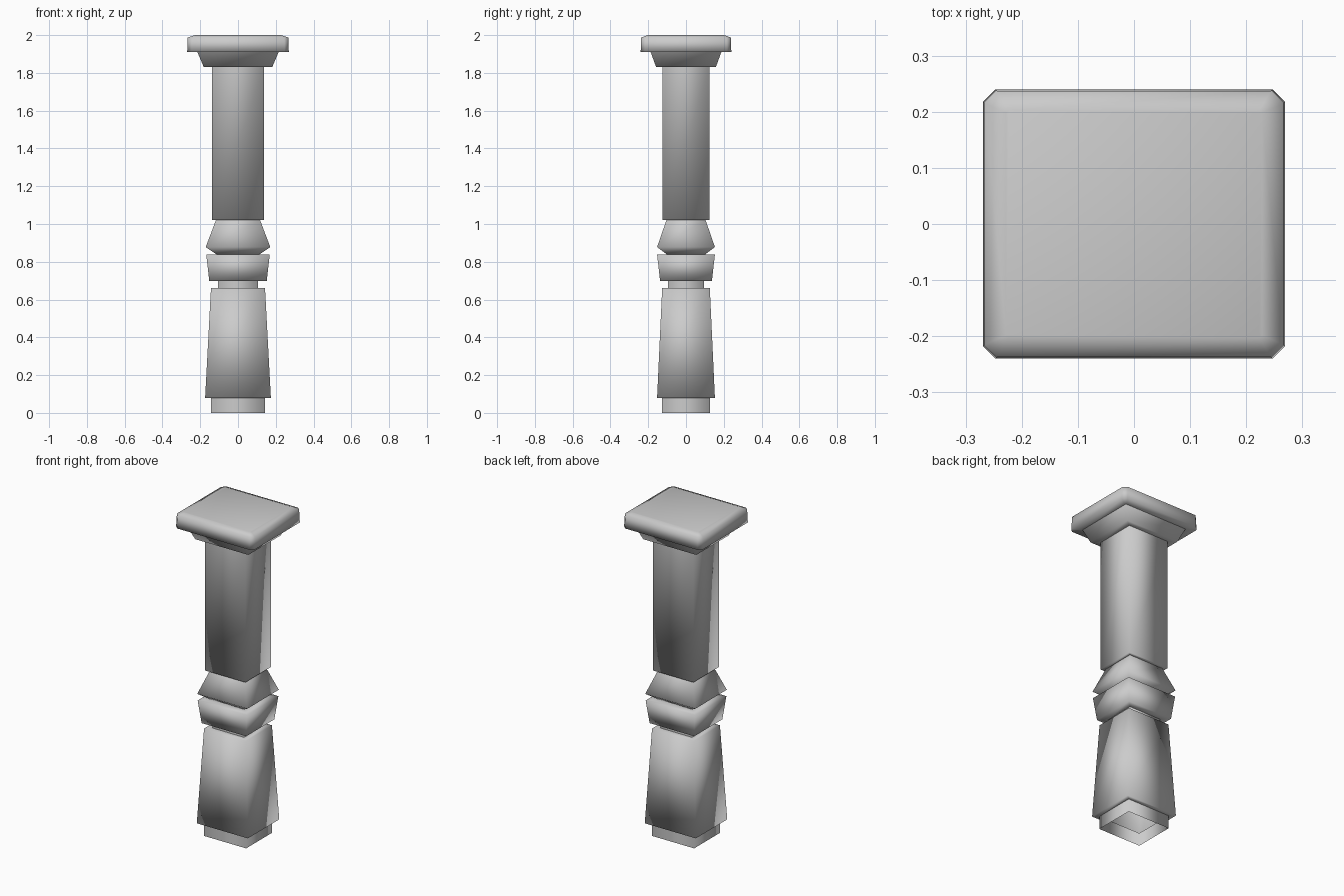
import bpy

if "Cube" in bpy.data.objects:
    bpy.data.objects.remove(bpy.data.objects["Cube"])


def ring(hx, hy, z, c=0.0):
    """Rectangular cross-section, counter-clockwise, with optional corner chamfer."""
    if c == 0:
        return [(-hx, -hy, z), (hx, -hy, z), (hx, hy, z), (-hx, hy, z)]
    return [(-hx + c, -hy, z), (hx - c, -hy, z), (hx, -hy + c, z), (hx, hy - c, z),
            (hx - c, hy, z), (-hx + c, hy, z), (-hx, hy - c, z), (-hx, -hy + c, z)]


def loft(name, sections, cap_top=False):
    """Skin a stack of rings listed bottom to top into one smooth-shaded part."""
    rings = [ring(*s) for s in sections]
    n = len(rings[0])
    verts = [v for r in rings for v in r]
    faces = []
    for k in range(len(rings) - 1):
        a, b = k * n, (k + 1) * n
        for i in range(n):
            j = (i + 1) % n
            faces.append((a + i, a + j, b + j, b + i))
    if cap_top:
        faces.append(tuple(range(len(verts) - n, len(verts))))
    mesh = bpy.data.meshes.new(name)
    mesh.from_pydata(verts, [], faces)
    mesh.shade_smooth()
    obj = bpy.data.objects.new(name, mesh)
    bpy.context.collection.objects.link(obj)
    return obj


# Open foot
loft("foot", [(.144, .126, 0), (.144, .126, .08)])

# Tapered lower shaft, with ledges at both ends
loft("lower_shaft", [(.144, .126, .08), (.174, .153, .08),
                     (.143, .126, .662), (.107, .094, .662)])

# Recessed neck
loft("neck", [(.107, .094, .662), (.107, .094, .697)])

# Flared collar block
loft("collar", [(.107, .094, .697), (.152, .137, .697),
                (.168, .153, .838), (.112, .100, .838)])

# Diamond-shaped bead above the collar
loft("bead", [(.112, .100, .838), (.171, .153, .878), (.117, .104, 1.02)])

# Straight upper shaft
loft("upper_shaft", [(.117, .104, 1.02), (.137, .124, 1.02), (.137, .124, 1.83)])

# Flared capital under the slab
loft("capital", [(.137, .124, 1.83), (.181, .158, 1.83), (.215, .187, 1.91)])

# Top slab with clipped corners and softened upper edge
loft("top_slab", [(.205, .177, 1.91, .005), (.269, .240, 1.91, .022),
                  (.266, .237, 1.987, .022), (.228, .203, 2.0, .005)], cap_top=True)
